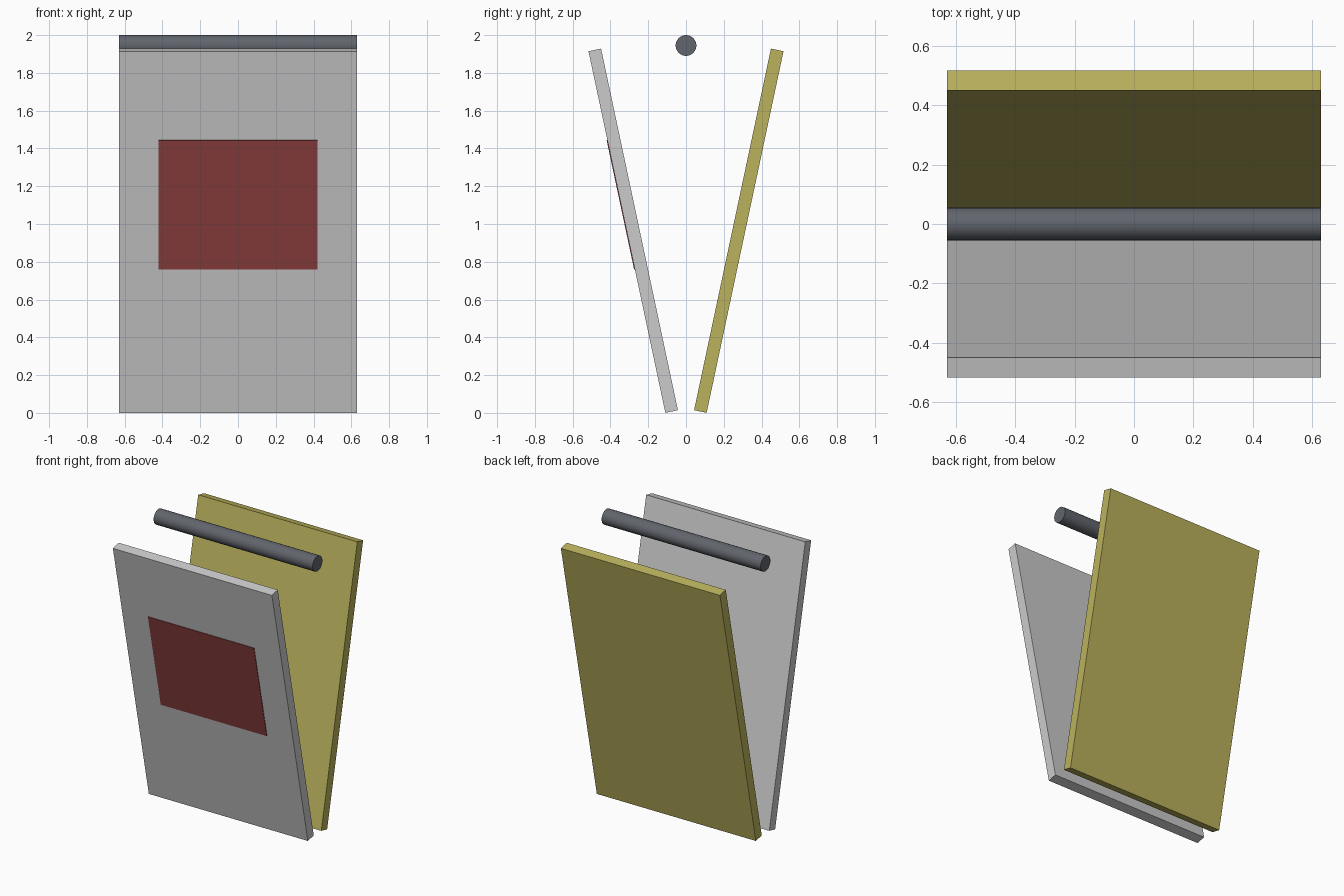
import bpy, math
from mathutils import Matrix, Vector

if "Cube" in bpy.data.objects:
    bpy.data.objects.remove(bpy.data.objects["Cube"])

TILT = math.radians(12)
WIDTH, THICK, LENGTH = 1.26, 0.068, 1.957


def material(name, rgb):
    m = bpy.data.materials.new(name)
    m.diffuse_color = (*rgb, 1)
    m.use_nodes = True
    m.node_tree.nodes["Principled BSDF"].inputs["Base Color"].default_value = m.diffuse_color
    return m


def slab(name, size, center, tilt, mat=None):
    """Box leaning about the x axis."""
    bpy.ops.mesh.primitive_cube_add(size=1, location=center, rotation=(tilt, 0, 0))
    ob = bpy.context.object
    ob.name = name
    ob.scale = size
    bpy.ops.object.transform_apply(location=False, rotation=False, scale=True)
    if mat:
        ob.data.materials.append(mat)
    return ob


olive = material("olive", (0.50, 0.45, 0.11))
red = material("red", (0.27, 0.05, 0.05))
dark = material("dark_steel", (0.12, 0.13, 0.15))

# two boards spreading apart towards the top
center = Vector((0, -0.2795, 0.9645))
slab("front_board", (WIDTH, THICK, LENGTH), center, TILT)
slab("back_board", (WIDTH, THICK, LENGTH), (0, -center.y, center.z), -TILT, olive)

# thin red panel on the outer face of the front board
offset = Matrix.Rotation(TILT, 3, 'X') @ Vector((0, -THICK / 2 - 0.001, 0.147))
slab("front_panel", (0.84, 0.006, 0.70), center + offset, TILT, red)

# round rod between the board tops
bpy.ops.mesh.primitive_cylinder_add(vertices=32, radius=0.055, depth=WIDTH,
                                    location=(0, 0, 1.945),
                                    rotation=(0, math.pi / 2, 0))
rod = bpy.context.object
rod.name = "top_rod"
rod.data.materials.append(dark)
bpy.ops.object.shade_smooth_by_angle()
